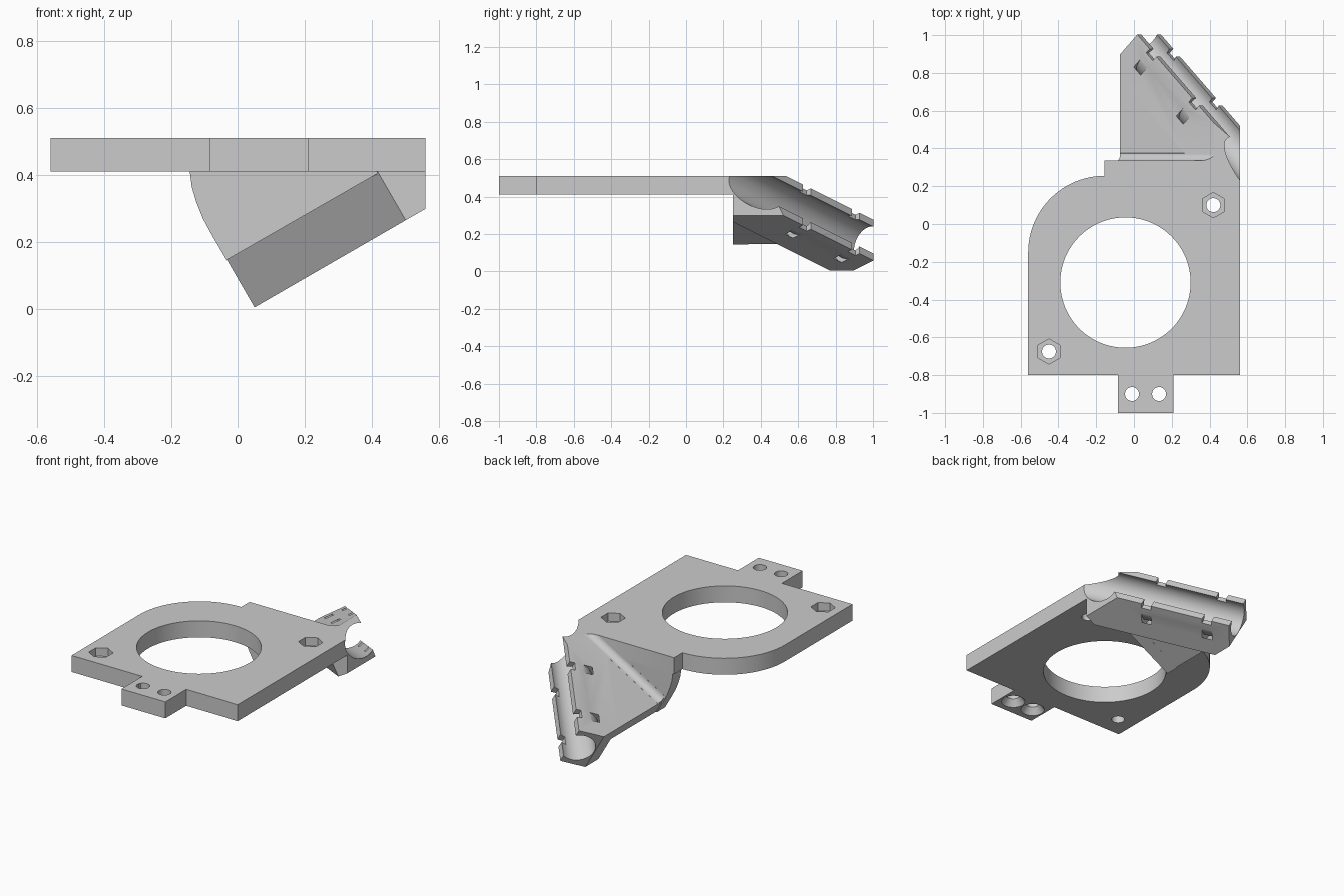
import bpy, bmesh
from math import sin, cos, radians
from mathutils import Matrix

if "Cube" in bpy.data.objects:
    bpy.data.objects.remove(bpy.data.objects["Cube"], do_unlink=True)

grey = bpy.data.materials.new("light grey plastic")
grey.use_nodes = True
COLOUR = (0.6, 0.6, 0.6, 1)
grey.diffuse_color = COLOUR
grey.node_tree.nodes["Principled BSDF"].inputs["Base Color"].default_value = COLOUR

# Frames: the arm is tilted about y, the holder bar runs diagonally in it
ARM = Matrix.Rotation(radians(-30), 4, 'Y')
BAR = ARM @ Matrix.Rotation(radians(45), 4, 'Z')
BAR_SECTION = BAR @ Matrix.Rotation(radians(90), 4, 'X')   # profile across the bar
SIDEWAYS = Matrix.Rotation(radians(90), 4, 'X')            # profile in x, z
ALONG_X = Matrix(((0, 0, 1, 0), (1, 0, 0, 0), (0, 1, 0, 0), (0, 0, 0, 1)))


def arc(cx, cy, r, a0, a1, n):
    steps = [radians(a0 + (a1 - a0) * i / n) for i in range(n + 1)]
    return [(cx + r * cos(a), cy + r * sin(a)) for a in steps]


def disc(cx, cy, r, n=48, turn=0):
    return arc(cx, cy, r, turn, turn + 360, n)[:-1]


def loft(name, low, high, lo, hi, frame=Matrix()):
    """Solid between two matching outlines at heights lo and hi."""
    bm = bmesh.new()
    bottom = [bm.verts.new((x, y, lo)) for x, y in low]
    top = [bm.verts.new((x, y, hi)) for x, y in high]
    bm.faces.new(bottom[::-1])
    bm.faces.new(top)
    for i in range(len(low)):
        j = (i + 1) % len(low)
        bm.faces.new((bottom[i], bottom[j], top[j], top[i]))
    bm.transform(frame)
    bm.normal_update()
    if bm.calc_volume(signed=True) < 0:
        bmesh.ops.reverse_faces(bm, faces=bm.faces[:])
    mesh = bpy.data.meshes.new(name)
    bm.to_mesh(mesh)
    bm.free()
    mesh.materials.append(grey)
    ob = bpy.data.objects.new(name, mesh)
    bpy.context.collection.objects.link(ob)
    return ob


def prism(name, pts, lo, hi, frame=Matrix()):
    return loft(name, pts, pts, lo, hi, frame)


def combine(target, tool, operation):
    """Apply a boolean and discard the tool."""
    mod = target.modifiers.new("combine", 'BOOLEAN')
    mod.object, mod.operation, mod.solver = tool, operation, 'EXACT'
    bpy.context.view_layer.objects.active = target
    bpy.ops.object.modifier_apply(modifier=mod.name)
    bpy.data.objects.remove(tool, do_unlink=True)


# Mounting plate with one round corner and a front tab (trimmed on top later)
outline = [(-0.56, -0.8), (-0.085, -0.8), (-0.085, -1), (0.21, -1), (0.21, -0.8),
           (0.7, -0.8), (0.7, 0.335), (-0.155, 0.335)]
outline += arc(-0.155, -0.15, 0.405, 90, 180, 24)
bracket = prism("mounting_bracket", outline, 0.41, 0.6)

# Curved web joining plate and arm
web = [(-0.147, 0.45), (-0.145, 0.41), (-0.139, 0.365), (-0.126, 0.32), (-0.106, 0.27),
       (-0.075, 0.213), (-0.035, 0.145), (0.42, 0.406), (0.42, 0.45)]
combine(bracket, prism("web", web, -0.334, -0.252, SIDEWAYS), 'UNION')

# Sloping arm, diagonal holder bar and the fillet; faces are kept just off each other
LEFT, LOW, MID, TOP, LIP = 0.046, -0.021, 0.143, 0.23, 1.156
slab = [(LEFT + 0.001, 0.26), (0.62, 0.26), (LEFT + 0.001, 0.834)]
combine(bracket, prism("arm", slab, MID, TOP - 0.001, ARM), 'UNION')
bar = [(LEFT, 0.77), (0.566, 0.25), (LIP - 0.25, 0.25), (0.153, 1.003), (LEFT, 0.896)]
combine(bracket, prism("holder_bar", bar, LOW, TOP, ARM), 'UNION')
fillet = [(0.38, 0.21), (0.3, 0.21), (0.3, 0.27)]
fillet += arc(0.3745, 0.2695, 0.04, 180, 270, 8)
combine(bracket, prism("fillet", fillet, LEFT + 0.003, 0.7, ARM @ ALONG_X), 'UNION')

# Trim flush with the plate top and right side
trim = [(-0.8, -1.2), (0.56, -1.2), (0.56, 1.2), (-0.8, 1.2)]
combine(bracket, prism("trim", trim, -0.2, 0.51), 'INTERSECT')

# Round groove along the bar
CX, CZ = 0.767, 0.105
cutters = [prism("groove", disc(CX, CZ, 0.097, 64), -0.9, 0.9, BAR_SECTION)]

# Strap channels behind the groove and notches in both lips
ring = arc(CX, CZ, 0.152, 95, 265, 24) + arc(CX, CZ, 0.128, 265, 95, 24)
notch = [(0.787, -0.1), (0.9, -0.1), (0.9, 0.3), (0.787, 0.3)]
for pos in (0.465, 0.097):
    for shape, half in ((ring, 0.03), (notch, 0.029)):
        cutters.append(prism("strap_slot", shape, -pos - half, -pos + half, BAR_SECTION))

# Large opening, bolt holes with hexagonal pockets, countersunk tab holes
cutters.append(prism("opening", disc(-0.045, -0.31, 0.345, 96), 0.3, 0.7))
for x, y in ((0.42, 0.1), (-0.45, -0.675)):
    cutters.append(prism("bolt_hole", disc(x, y, 0.037, 32), 0.3, 0.7))
    cutters.append(prism("nut_pocket", disc(x, y, 0.067, 6, 30), 0.46, 0.7))
for x in (-0.01, 0.133):
    cutters.append(prism("tab_hole", disc(x, -0.9, 0.037, 32), 0.3, 0.7))
    cutters.append(loft("countersink", disc(x, -0.9, 0.07, 32), disc(x, -0.9, 0.036, 32),
                        0.405, 0.45))
for cutter in cutters:
    combine(bracket, cutter, 'DIFFERENCE')

# Smooth the round walls, keep the edges sharp
bpy.ops.object.select_all(action='DESELECT')
bracket.select_set(True)
bpy.context.view_layer.objects.active = bracket
bpy.ops.object.shade_smooth_by_angle(angle=radians(25))
